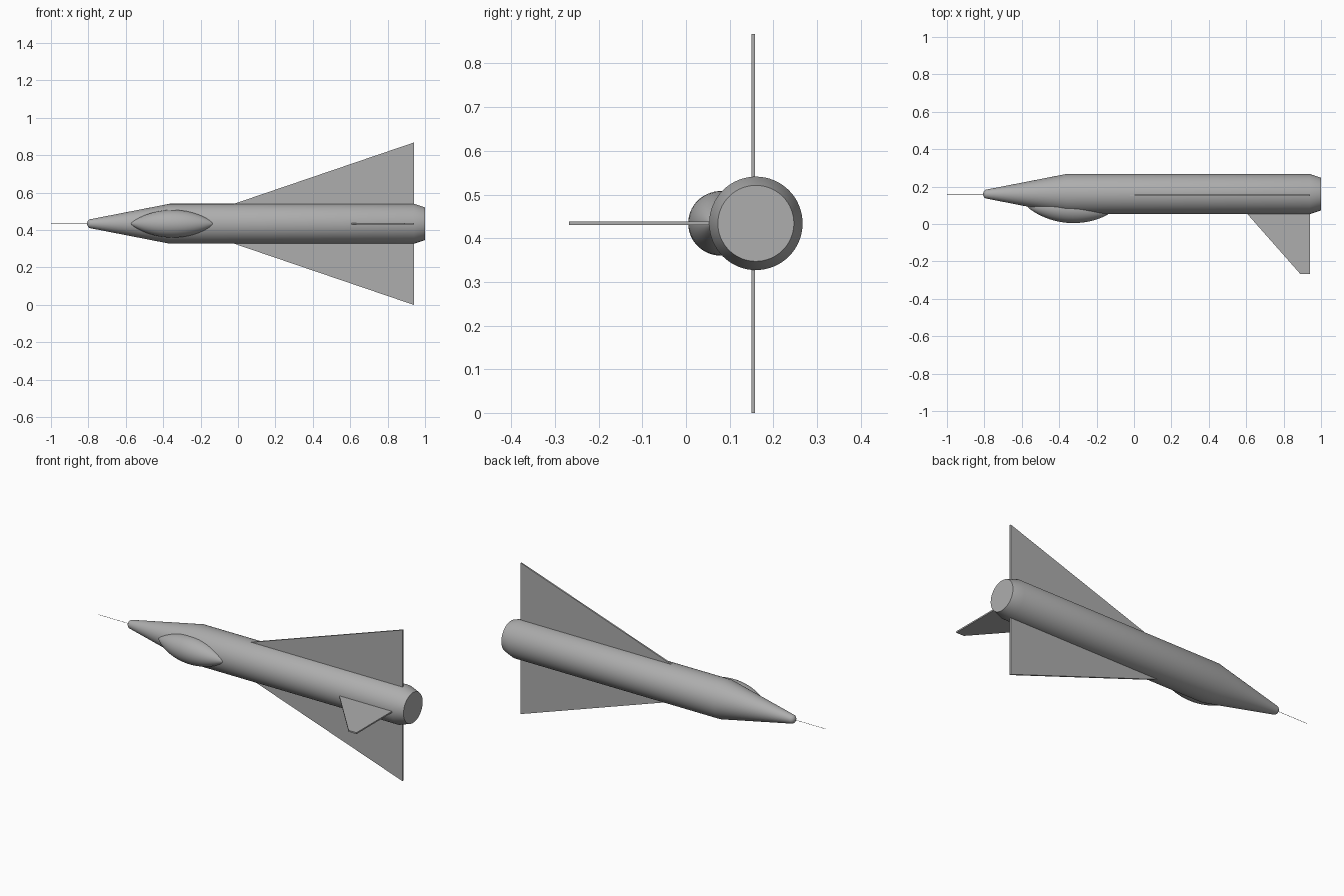
import bpy, bmesh, math
from mathutils import Vector, Matrix

cube = bpy.data.objects.get("Cube")
if cube:
    bpy.data.objects.remove(cube, do_unlink=True)

grey = bpy.data.materials.new("plain grey")
grey.use_nodes = True
COLOUR = (0.42, 0.42, 0.42, 1)
grey.diffuse_color = COLOUR
grey.node_tree.nodes["Principled BSDF"].inputs["Base Color"].default_value = COLOUR

AXIS_Y, AXIS_Z = 0.16, 0.434


def finish(name, bm, smooth):
    bmesh.ops.remove_doubles(bm, verts=bm.verts, dist=1e-5)
    bmesh.ops.recalc_face_normals(bm, faces=bm.faces)
    mesh = bpy.data.meshes.new(name)
    bm.to_mesh(mesh)
    bm.free()
    mesh.materials.append(grey)
    obj = bpy.data.objects.new(name, mesh)
    bpy.context.collection.objects.link(obj)
    if smooth:
        bpy.ops.object.select_all(action='DESELECT')
        obj.select_set(True)
        bpy.context.view_layer.objects.active = obj
        bpy.ops.object.shade_smooth_by_angle(angle=math.radians(35))
    return obj


def lathe(name, profile, start, direction, sides=64):
    """Spin (distance, radius) points round a line."""
    bm = bmesh.new()
    verts = [bm.verts.new((r, 0, d)) for d, r in profile]
    edges = [bm.edges.new(pair) for pair in zip(verts, verts[1:])]
    bmesh.ops.spin(bm, geom=verts + edges, cent=(0, 0, 0), axis=(0, 0, 1),
                   angle=math.tau, steps=sides, use_merge=True)
    turn = Vector(direction).to_track_quat('Z', 'Y').to_matrix().to_4x4()
    bm.transform(Matrix.Translation(start) @ turn)
    return finish(name, bm, True)


def plate(name, outline, offset):
    """Extrude a flat outline by the given vector, centred on it."""
    bm = bmesh.new()
    half = Vector(offset) / 2
    face = bm.faces.new([bm.verts.new(Vector(p) - half) for p in outline])
    out = bmesh.ops.extrude_face_region(bm, geom=[face])
    moved = [g for g in out["geom"] if isinstance(g, bmesh.types.BMVert)]
    bmesh.ops.translate(bm, verts=moved, vec=offset)
    return finish(name, bm, False)


# Fuselage: rounded nose, cone, tube and tapered tail with a flat end
NOSE_R = 0.025
nose = [(-0.784 - 0.023 * math.cos(a), NOSE_R * math.sin(a))
        for a in (i * math.pi / 16 for i in range(9))]
body = nose + [(-0.364, 0.107), (0.94, 0.107), (1.0, 0.087), (1.0, 0)]
lathe("fuselage", body, (0, AXIS_Y, AXIS_Z), (1, 0, 0))

# Nose probe
lathe("nose_probe", [(0, 0), (0, 0.001), (0.2, 0.001), (0.2, 0)],
      (-1, AXIS_Y, AXIS_Z), (1, 0, 0), 8)

# Canopy: pointed spindle half sunk into the fuselage
front, back = Vector((-0.575, 0.098, AXIS_Z)), Vector((-0.125, 0.062, AXIS_Z))
length = (back - front).length
STEPS = 28
spindle = []
for i in range(STEPS + 1):
    t = (1 - math.cos(math.pi * i / STEPS)) / 2
    spindle.append((length * t, 0.074 * max(0, 4 * t * (1 - t)) ** 0.85))
lathe("canopy", spindle, front, back - front)

# Delta wing: one thin triangle through the fuselage
WING_Y = 0.154
plate("delta_wing", [(-0.334, WING_Y, AXIS_Z), (0.94, WING_Y, 0),
                     (0.94, WING_Y, 2 * AXIS_Z)], (0, 0.009, 0))

# Tail fin
plate("tail_fin", [(0.565, 0.1, AXIS_Z), (0.89, -0.268, AXIS_Z),
                   (0.94, -0.268, AXIS_Z), (0.94, 0.1, AXIS_Z)], (0, 0, 0.008))
